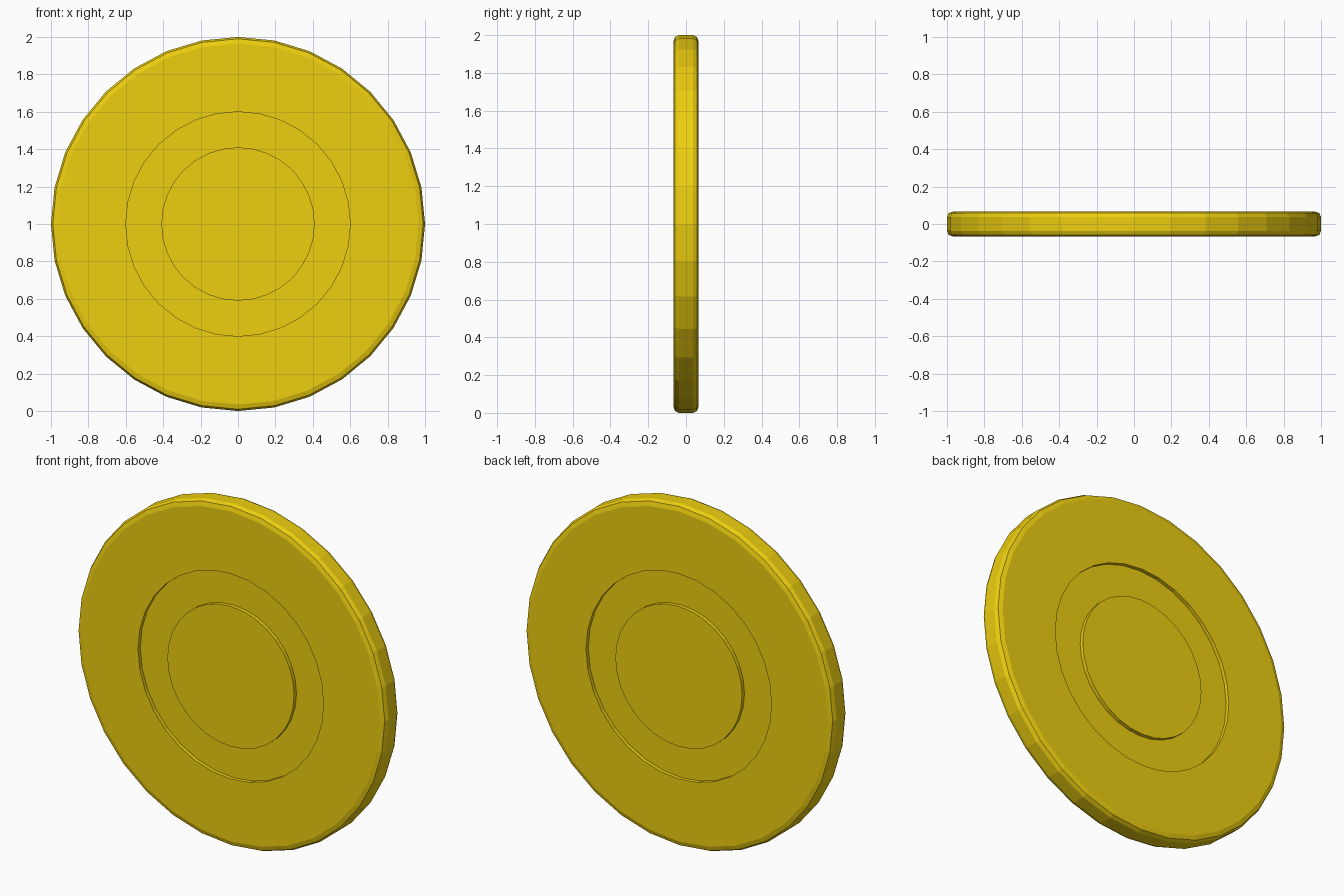
import bpy, bmesh
from math import sin, cos, tau

if "Cube" in bpy.data.objects:
    bpy.data.objects.remove(bpy.data.objects["Cube"])

SIDES = 32
HALF = 0.067

# Half profile (radius, depth): central disc, recessed ring, face, rounded rim
half = [(0.41, HALF), (0.41, HALF - 0.022), (0.60, HALF - 0.022), (0.60, HALF),
        (0.965, HALF), (0.99, 0.059), (1.0, 0.037)]
profile = [(r, -d) for r, d in half] + [(r, d) for r, d in reversed(half)]

# Coin body: profile lathed around the y axis
bm = bmesh.new()
rings = [[bm.verts.new((r * cos(tau * i / SIDES), y, 1 + r * sin(tau * i / SIDES)))
          for i in range(SIDES)] for r, y in profile]
for a, b in zip(rings, rings[1:]):
    for i in range(SIDES):
        j = (i + 1) % SIDES
        bm.faces.new((a[i], a[j], b[j], b[i]))
bm.faces.new(rings[0])
bm.faces.new(rings[-1])
bmesh.ops.recalc_face_normals(bm, faces=bm.faces)
mesh = bpy.data.meshes.new("coin")
bm.to_mesh(mesh)
bm.free()
coin = bpy.data.objects.new("coin", mesh)
bpy.context.collection.objects.link(coin)

# Gold colour
gold = bpy.data.materials.new("gold")
gold.diffuse_color = (0.85, 0.62, 0.005, 1)
gold.use_nodes = True
gold.node_tree.nodes["Principled BSDF"].inputs["Base Color"].default_value = gold.diffuse_color
mesh.materials.append(gold)
